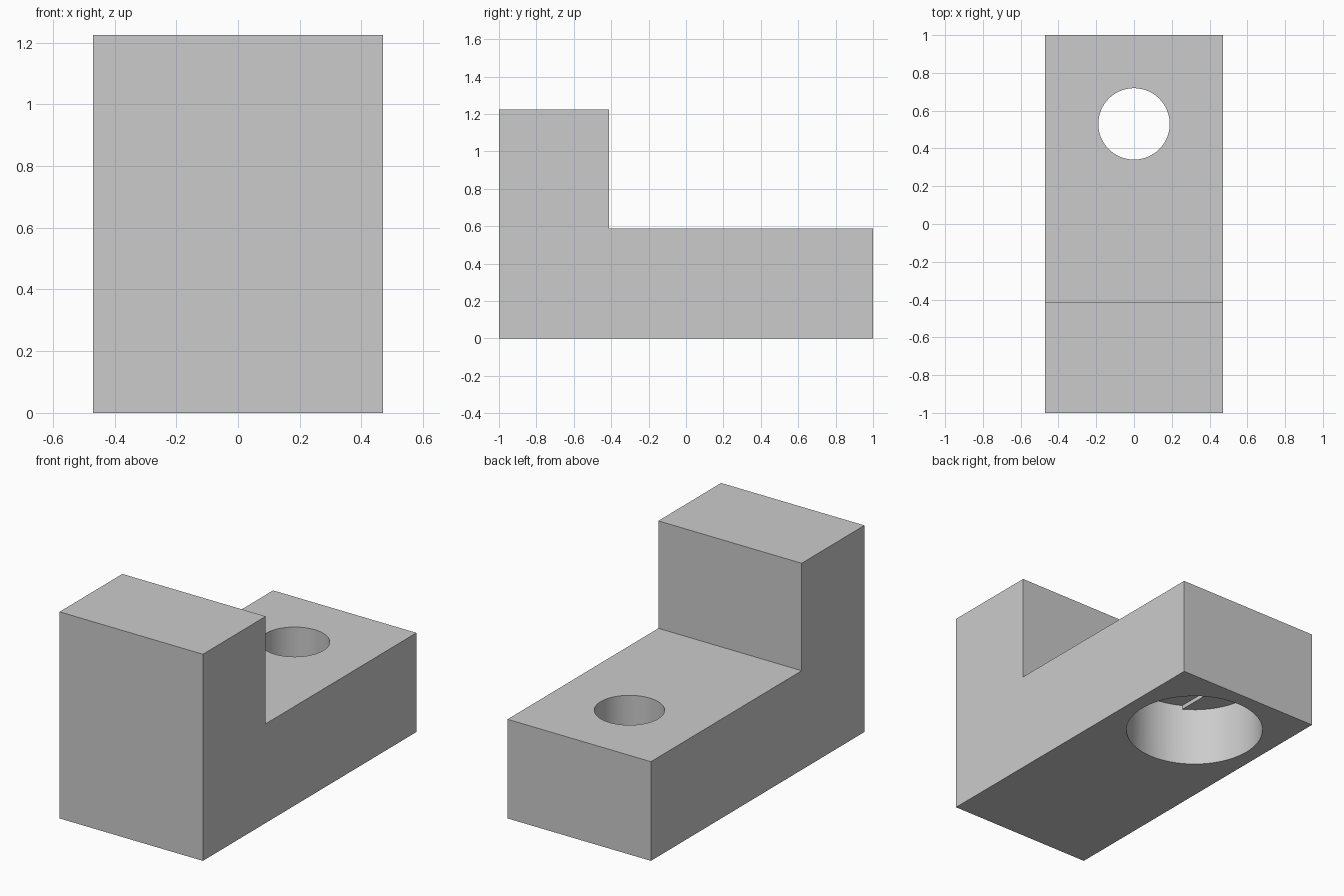
import bpy, bmesh, math

if "Cube" in bpy.data.objects:
    bpy.data.objects.remove(bpy.data.objects["Cube"])

HALF_W = 0.47          # half width along x
HOLE_Y = 0.53          # centre of the screw hole
HOLE_R, BORE_R = 0.19, 0.383
BORE_D, SLOT_D = 0.353, 0.024

grey = bpy.data.materials.new("plain grey")
grey.diffuse_color = (0.6, 0.6, 0.6, 1)
grey.use_nodes = True
grey.node_tree.nodes["Principled BSDF"].inputs["Base Color"].default_value = grey.diffuse_color


def new_object(name, bm):
    bmesh.ops.recalc_face_normals(bm, faces=bm.faces)
    mesh = bpy.data.meshes.new(name)
    bm.to_mesh(mesh)
    bm.free()
    obj = bpy.data.objects.new(name, mesh)
    mesh.materials.append(grey)
    bpy.context.collection.objects.link(obj)
    return obj


def prism(name, points, axis, start, end):
    """Extrude a closed outline along x (outline in y, z) or z (outline in x, y)."""
    bm = bmesh.new()
    place = (lambda a, b: (start, a, b)) if axis == "x" else (lambda a, b: (a, b, start))
    face = bm.faces.new([bm.verts.new(place(a, b)) for a, b in points])
    ext = bmesh.ops.extrude_face_region(bm, geom=[face])
    verts = [v for v in ext["geom"] if isinstance(v, bmesh.types.BMVert)]
    step = end - start
    bmesh.ops.translate(bm, verts=verts, vec=(step, 0, 0) if axis == "x" else (0, 0, step))
    return new_object(name, bm)


def arc(radius, a0, a1, n):
    return [(radius * math.cos(a0 + (a1 - a0) * i / n),
             HOLE_Y + radius * math.sin(a0 + (a1 - a0) * i / n)) for i in range(n + 1)]


# L-shaped bracket body
bracket = prism("bracket", [(-1, 0), (1, 0), (1, 0.588), (-0.412, 0.588),
                            (-0.412, 1.225), (-1, 1.225)], "x", -HALF_W, HALF_W)

# Cutters: through hole, wide counterbore below, shallow slot in the bore ceiling
circle = 2 * math.pi
side = math.acos(HOLE_R / BORE_R)
slot = arc(BORE_R, side, math.pi - side, 24) + arc(BORE_R, math.pi + side, circle - side, 24)
cutters = [
    prism("hole_cutter", arc(HOLE_R - 0.001, 0, circle, 96)[:-1], "z", -0.1, 0.8),
    prism("slot_cutter", slot, "z", 0.1, BORE_D + SLOT_D),
    prism("counterbore_cutter", arc(BORE_R, 0, circle, 96)[:-1], "z", -0.1, BORE_D),
]
bpy.context.view_layer.objects.active = bracket
bracket.select_set(True)
for cutter in cutters:
    mod = bracket.modifiers.new(cutter.name, "BOOLEAN")
    mod.operation, mod.solver, mod.object = "DIFFERENCE", "EXACT", cutter
    bpy.ops.object.modifier_apply(modifier=mod.name)
    cutter.hide_render = True
    bpy.data.objects.remove(cutter)

# Smooth bore walls, crisp edges
bpy.ops.object.shade_smooth_by_angle(angle=math.radians(30))
